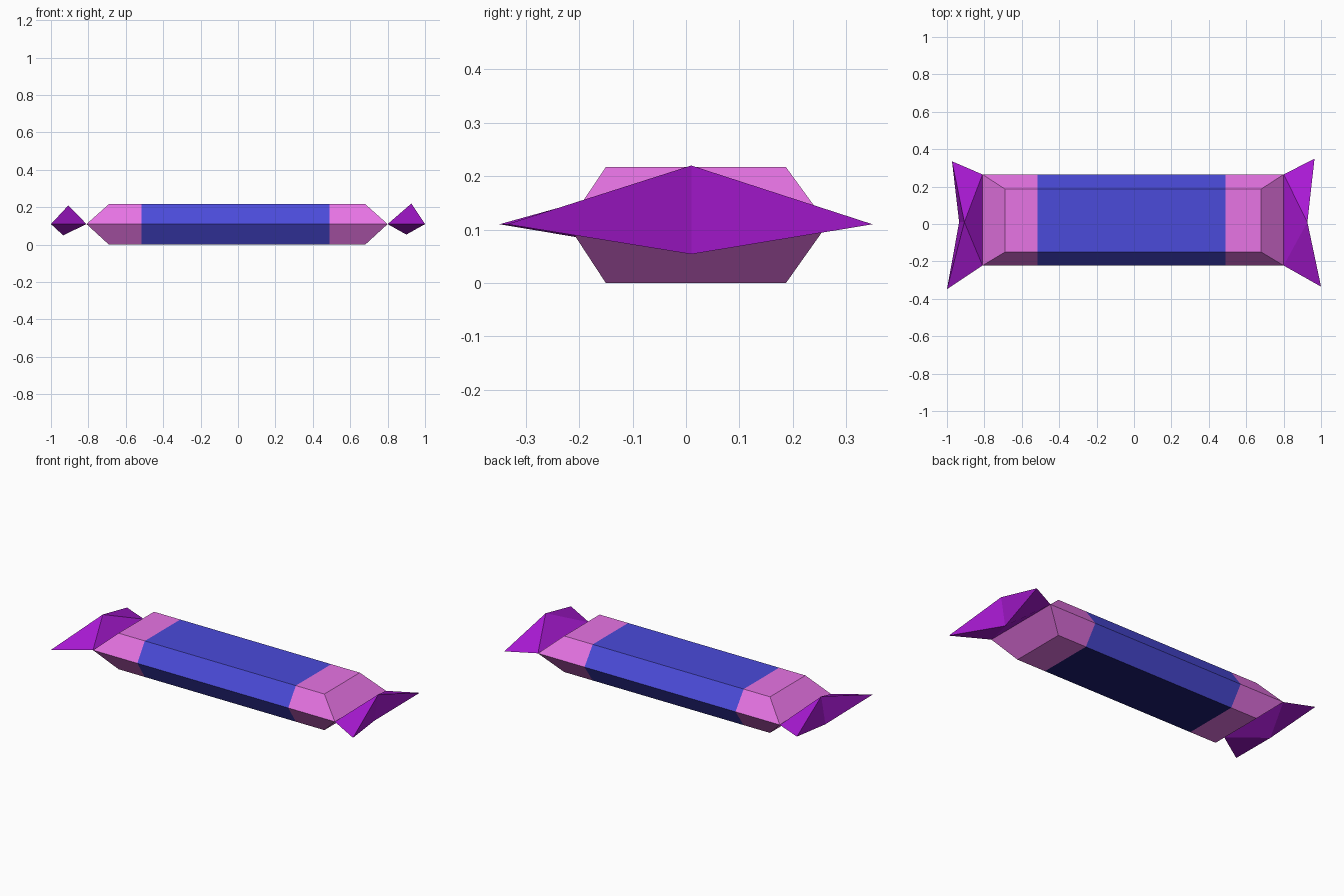
import bpy, bmesh

if "Cube" in bpy.data.objects:
    bpy.data.objects.remove(bpy.data.objects["Cube"])


def mat(name, rgb):
    m = bpy.data.materials.new(name)
    m.diffuse_color = (*rgb, 1)
    m.use_nodes = True
    m.node_tree.nodes["Principled BSDF"].inputs["Base Color"].default_value = m.diffuse_color
    return m


pink = mat("pink", (0.82, 0.18, 0.80))
blue = mat("blue", (0.07, 0.07, 0.70))
navy = mat("navy", (0.012, 0.012, 0.17))
purple = mat("purple", (0.40, 0.010, 0.66))


def finish(bm, name, mats):
    bmesh.ops.recalc_face_normals(bm, faces=bm.faces)
    me = bpy.data.meshes.new(name)
    bm.to_mesh(me)
    bm.free()
    for m in mats:
        me.materials.append(m)
    ob = bpy.data.objects.new(name, me)
    bpy.context.collection.objects.link(ob)
    return ob


# Wrapped body: three stacked rectangles, widest at mid height
bm = bmesh.new()
rings = []
for z, x0, x1, y0, y1 in ((0, -0.69, 0.68, -0.15, 0.187),
                          (0.11, -0.81, 0.80, -0.222, 0.265),
                          (0.217, -0.69, 0.68, -0.15, 0.187)):
    rings.append([bm.verts.new((x, y, z)) for x, y in
                  ((x0, y0), (x1, y0), (x1, y1), (x0, y1))])
bm.faces.new(rings[0])
bm.faces.new(rings[2])
for lo, hi in zip(rings, rings[1:]):
    for i in range(4):
        j = (i + 1) % 4
        bm.faces.new((lo[i], lo[j], hi[j], hi[i]))

# Blue label band cut into the body, with a navy underside
BAND = (-0.515, 0.49)
for x in BAND:
    bmesh.ops.bisect_plane(bm, geom=bm.verts[:] + bm.edges[:] + bm.faces[:],
                           plane_co=(x, 0, 0), plane_no=(1, 0, 0))
for f in bm.faces:
    c = f.calc_center_median()
    if BAND[0] < c.x < BAND[1]:
        f.material_index = 2 if c.z < 0.01 else 1
finish(bm, "candy_body", (pink, blue, navy))


# Folded wrapper ends: fan with a ridge above and a keel below
def wrapper_end(name, inner_back, tip_back, tip_front, inner_front, ridge, keel):
    bm = bmesh.new()
    a, b, c, d, t, k = [bm.verts.new(p) for p in (
        inner_back, tip_back, tip_front, inner_front, ridge, keel)]
    for p in (t, k):
        for u, v in ((d, a), (a, b), (c, d)):
            bm.faces.new((u, v, p))
    for tip in (b, c):
        bm.faces.new((tip, t, k))
    finish(bm, name, (purple,))


wrapper_end("wrapper_end_right", (0.80, 0.265, 0.11), (0.965, 0.349, 0.11),
            (1.0, -0.335, 0.11), (0.80, -0.222, 0.11),
            (0.927, 0.01, 0.22), (0.90, 0.01, 0.054))
wrapper_end("wrapper_end_left", (-0.81, 0.265, 0.11), (-0.973, 0.335, 0.11),
            (-1.0, -0.349, 0.11), (-0.81, -0.222, 0.11),
            (-0.907, 0.01, 0.21), (-0.935, 0.01, 0.05))
